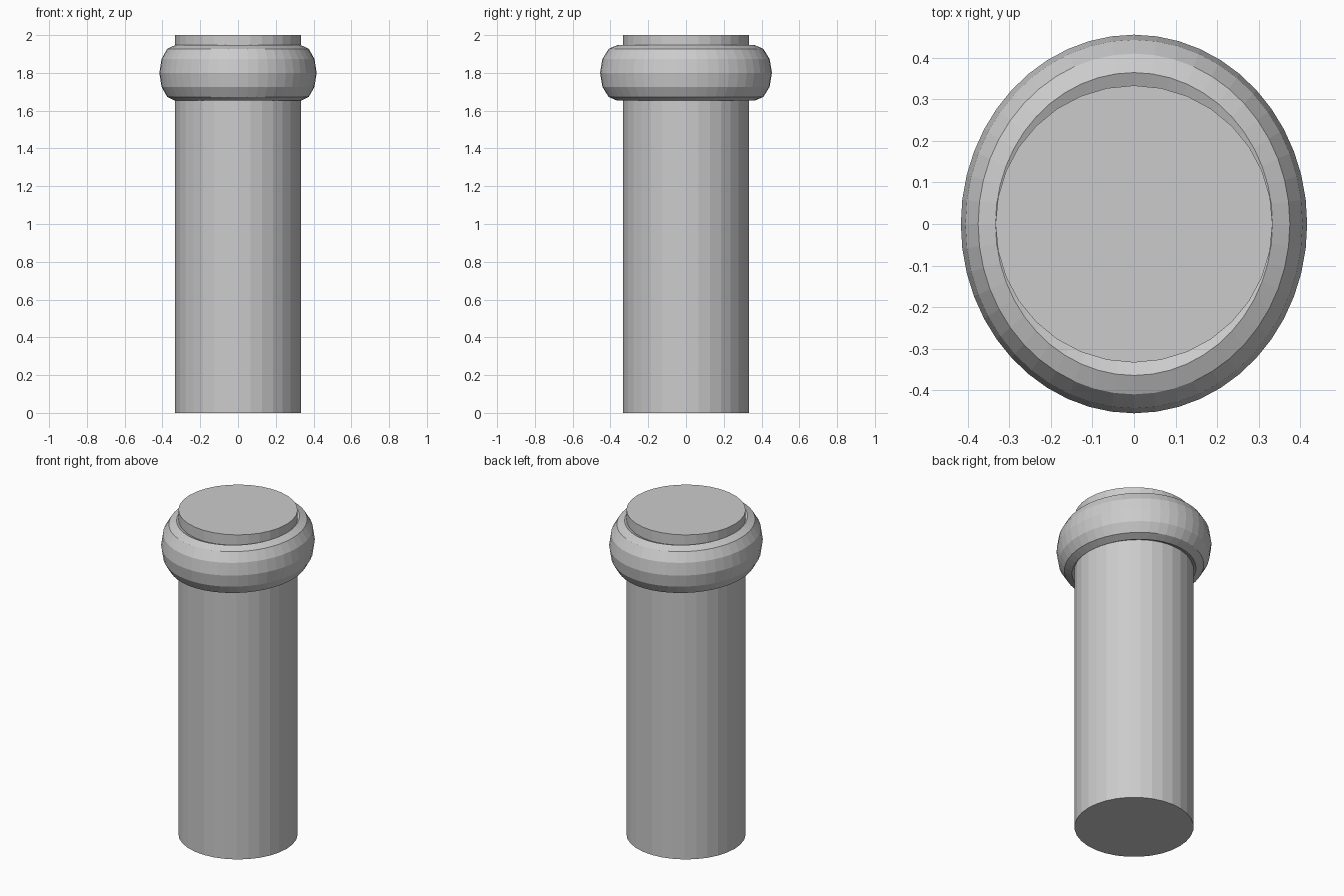
import bpy

if "Cube" in bpy.data.objects:
    bpy.data.objects.remove(bpy.data.objects["Cube"])

# Shaft: plain 32-sided column
bpy.ops.mesh.primitive_cylinder_add(vertices=32, radius=0.333, depth=2.0, location=(0, 0, 1))
bpy.context.object.name = "shaft"

# Collar: faceted ring, slightly stretched front to back and taller than it is thick
bpy.ops.mesh.primitive_torus_add(major_segments=48, minor_segments=12,
                                 major_radius=1.0, minor_radius=0.25,
                                 location=(0, 0, 1.8))
collar = bpy.context.object
collar.name = "collar"
collar.scale = (0.333, 0.364, 0.588)
bpy.ops.object.transform_apply(location=False, rotation=False, scale=True)
